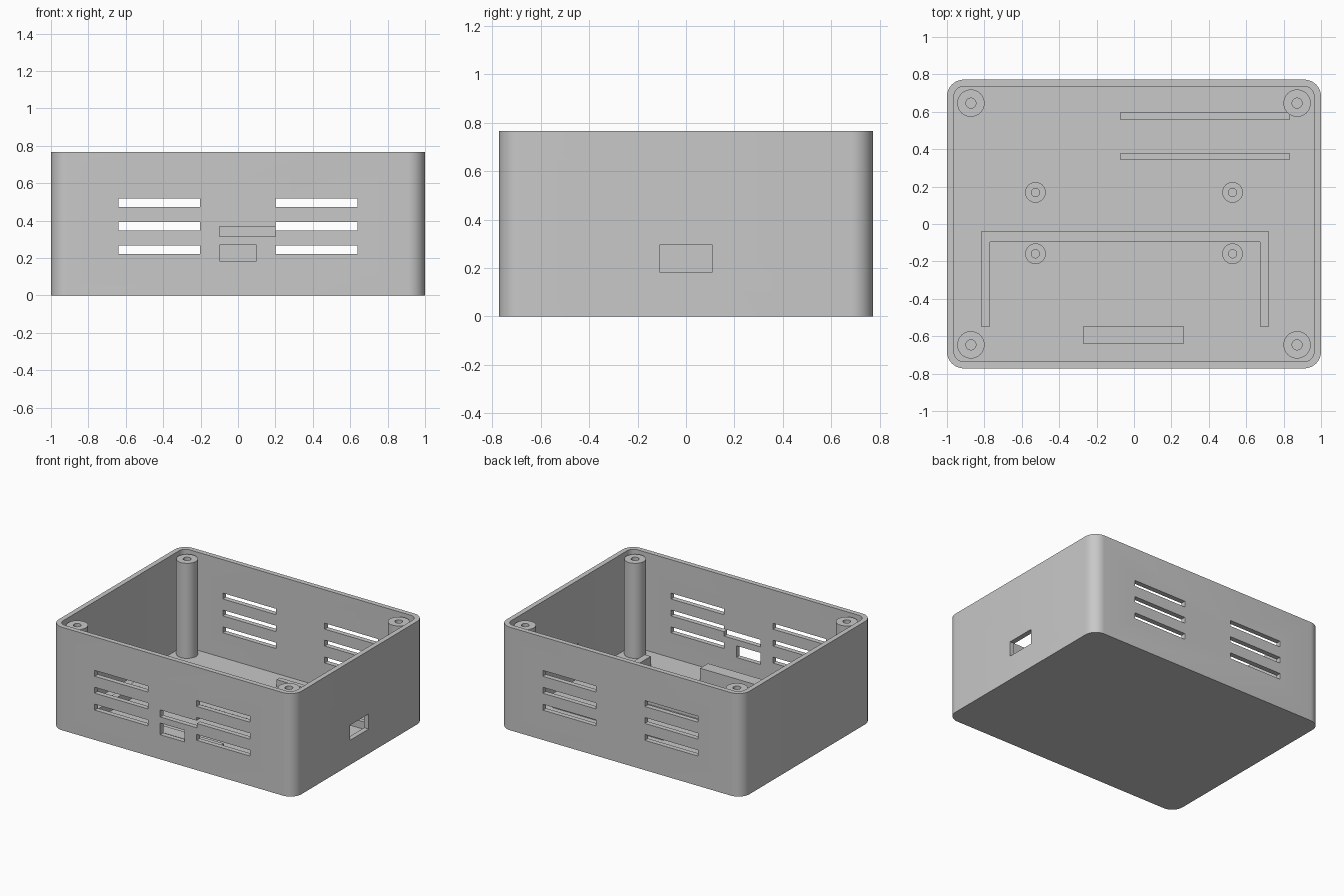
import bpy
import bmesh
import math

if "Cube" in bpy.data.objects:
    bpy.data.objects.remove(bpy.data.objects["Cube"], do_unlink=True)

HALF_X, HALF_Y, HEIGHT, WALL = 1.0, 0.772, 0.767, 0.037
CORNER = 0.09
FLOOR = WALL

grey = bpy.data.materials.new("plain grey")
grey.use_nodes = True
grey.diffuse_color = (0.58, 0.58, 0.58, 1)
grey.node_tree.nodes["Principled BSDF"].inputs["Base Color"].default_value = grey.diffuse_color


def finish(name, bm):
    bmesh.ops.recalc_face_normals(bm, faces=bm.faces)
    mesh = bpy.data.meshes.new(name)
    bm.to_mesh(mesh)
    bm.free()
    mesh.materials.append(grey)
    obj = bpy.data.objects.new(name, mesh)
    bpy.context.collection.objects.link(obj)
    return obj


def prism(name, outline, z0, z1):
    """Extrude a flat outline from z0 up to z1."""
    bm = bmesh.new()
    face = bm.faces.new([bm.verts.new((x, y, z0)) for x, y in outline])
    top = bmesh.ops.extrude_face_region(bm, geom=[face])["geom"]
    verts = [v for v in top if isinstance(v, bmesh.types.BMVert)]
    bmesh.ops.translate(bm, verts=verts, vec=(0, 0, z1 - z0))
    return finish(name, bm)


def box(name, x0, x1, y0, y1, z0, z1):
    return prism(name, [(x0, y0), (x1, y0), (x1, y1), (x0, y1)], z0, z1)


def rounded_rectangle(hx, hy, radius, steps=10):
    points = []
    for i, (sx, sy) in enumerate([(1, 1), (-1, 1), (-1, -1), (1, -1)]):
        for k in range(steps + 1):
            a = math.pi / 2 * (i + k / steps)
            points.append((sx * (hx - radius) + radius * math.cos(a),
                           sy * (hy - radius) + radius * math.sin(a)))
    return points


def tube(name, x, y, outer, inner, z0, z1):
    """Hollow post made by spinning a rectangular section."""
    bm = bmesh.new()
    section = [bm.verts.new((r, 0, z)) for r, z in
               [(inner, z0), (outer, z0), (outer, z1), (inner, z1)]]
    edges = [bm.edges.new((section[i], section[(i + 1) % 4])) for i in range(4)]
    bmesh.ops.spin(bm, geom=section + edges, cent=(0, 0, 0), axis=(0, 0, 1),
                   angle=math.tau, steps=40, use_merge=True)
    bmesh.ops.remove_doubles(bm, verts=bm.verts, dist=0.0001)
    bmesh.ops.translate(bm, verts=bm.verts, vec=(x, y, 0))
    smooth(finish(name, bm))


def select(obj):
    bpy.ops.object.select_all(action="DESELECT")
    obj.select_set(True)
    bpy.context.view_layer.objects.active = obj


def smooth(obj):
    select(obj)
    bpy.ops.object.shade_smooth_by_angle(angle=math.radians(30))


def cut(target, cutter):
    cutter.hide_render = True
    mod = target.modifiers.new("cut", "BOOLEAN")
    mod.operation = "DIFFERENCE"
    mod.solver = "EXACT"
    mod.object = cutter
    select(target)
    bpy.ops.object.modifier_apply(modifier=mod.name)
    bpy.data.objects.remove(cutter, do_unlink=True)


# Open tray with rounded corners
case = prism("case_shell", rounded_rectangle(HALF_X, HALF_Y, CORNER), 0, HEIGHT)
cavity = rounded_rectangle(HALF_X - WALL, HALF_Y - WALL, CORNER - WALL)
cut(case, prism("cavity_cutter", cavity, FLOOR, HEIGHT + 0.1))

# Vent slots through the front and back walls
for z in (0.222, 0.348, 0.474):
    for x in (-0.64, 0.2):
        cut(case, box("vent_cutter", x, x + 0.438, -0.9, 0.9, z, z + 0.044))

# Port openings in the front wall and in the left wall
cut(case, box("front_slot_cutter", -0.1, 0.201, -0.9, -0.7, 0.315, 0.368))
cut(case, box("front_port_cutter", -0.1, 0.1, -0.9, -0.7, 0.183, 0.27))
cut(case, box("side_port_cutter", 0.9, 1.1, -0.11, 0.11, 0.183, 0.295))
smooth(case)

# Corner screw posts and low board standoffs
for side, sx in (("left", 1), ("right", -1)):
    for end, sy in (("back", 1), ("front", -1)):
        tube(f"{end}_{side}_screw_post", sx * 0.872, sy * 0.646, 0.073, 0.027,
             FLOOR, 0.745)
        tube(f"{end}_{side}_standoff", sx * 0.527, 0.005 + sy * 0.164, 0.055, 0.022,
             FLOOR, 0.11)

# U-shaped retaining rail on the floor
prism("u_rail", [(-0.818, -0.547), (-0.77, -0.547), (-0.77, -0.095), (0.673, -0.095),
                 (0.673, -0.547), (0.722, -0.547), (0.722, -0.04), (-0.818, -0.04)],
      FLOOR, 0.11)

# Straight rails and front support block
box("back_rail", -0.075, 0.835, 0.56, 0.597, FLOOR, 0.092)
box("middle_rail", -0.075, 0.835, 0.344, 0.376, FLOOR, 0.092)
box("front_support_block", -0.273, 0.267, -0.64, -0.547, FLOOR, 0.13)
